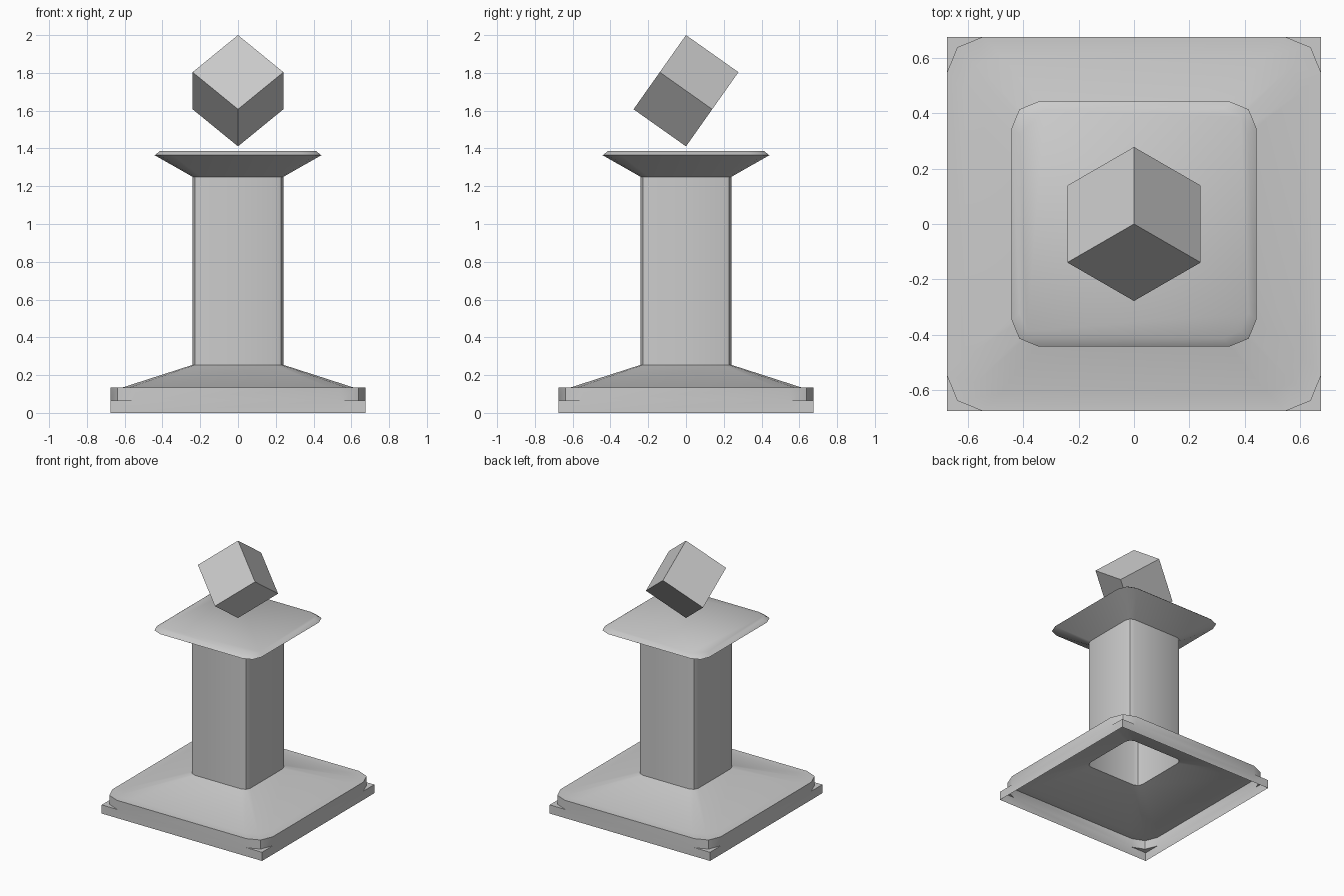
import bpy, bmesh, math
from mathutils import Matrix, Vector

if "Cube" in bpy.data.objects:
    bpy.data.objects.remove(bpy.data.objects["Cube"])


def ring(r, c, z, square=False):
    """Square outline of half width r with corners cut by c in three facets."""
    m = r if square else r - 0.29 * c
    pts = []
    for k in range(4):
        rot = Matrix.Rotation(k * math.pi / 2, 3, 'Z')
        for x, y in ((r, r - c), (m, m), (r - c, r)):
            pts.append(rot @ Vector((x, y, z)))
    return pts


def finish(name, bm, angle=None):
    me = bpy.data.meshes.new(name)
    bm.to_mesh(me)
    bm.free()
    ob = bpy.data.objects.new(name, me)
    bpy.context.collection.objects.link(ob)
    if angle:
        bpy.ops.object.select_all(action='DESELECT')
        ob.select_set(True)
        bpy.context.view_layer.objects.active = ob
        bpy.ops.object.shade_smooth_by_angle(angle=math.radians(angle))
    return ob


def loft(name, rings, cap_top=False):
    """Open shell through outlines listed from bottom to top."""
    bm = bmesh.new()
    rows = [[bm.verts.new(p) for p in r] for r in rings]
    for a, b in zip(rows, rows[1:]):
        for i in range(len(a)):
            j = (i + 1) % len(a)
            bm.faces.new((a[i], a[j], b[j], b[i]))
    if cap_top:
        bm.faces.new(rows[-1])
    bmesh.ops.remove_doubles(bm, verts=bm.verts, dist=1e-4)
    return finish(name, bm, 45)


# Hollow base: square slab, notched corners, flat rim and sloped skirt
loft("base", [
    ring(0.675, 0.13, 0, True),
    ring(0.675, 0.13, 0.066, True),
    ring(0.675, 0.13, 0.066),
    ring(0.675, 0.13, 0.135),
    ring(0.61, 0.13, 0.135),
    ring(0.241, 0.046, 0.254),
])

# Hollow column
loft("column", [ring(0.241, 0.046, 0.254), ring(0.241, 0.046, 1.25)])

# Flared capital with a bevelled top
loft("capital", [
    ring(0.241, 0.046, 1.25),
    ring(0.441, 0.095, 1.364),
    ring(0.412, 0.09, 1.387),
], cap_top=True)

# Floating cube balanced on one corner
size = 0.34
q = Vector((1, 1, 1)).rotation_difference(Vector((0, 0, 1)))
upper = q @ Vector((-1, 1, 1))
turn = Matrix.Rotation(math.pi / 2 - math.atan2(upper.y, upper.x), 4, 'Z')
bm = bmesh.new()
bmesh.ops.create_cube(bm, size=size)
bm.transform(Matrix.Translation((0, 0, 2 - size * math.sqrt(3) / 2)) @ turn @ q.to_matrix().to_4x4())
finish("floating_cube", bm)
